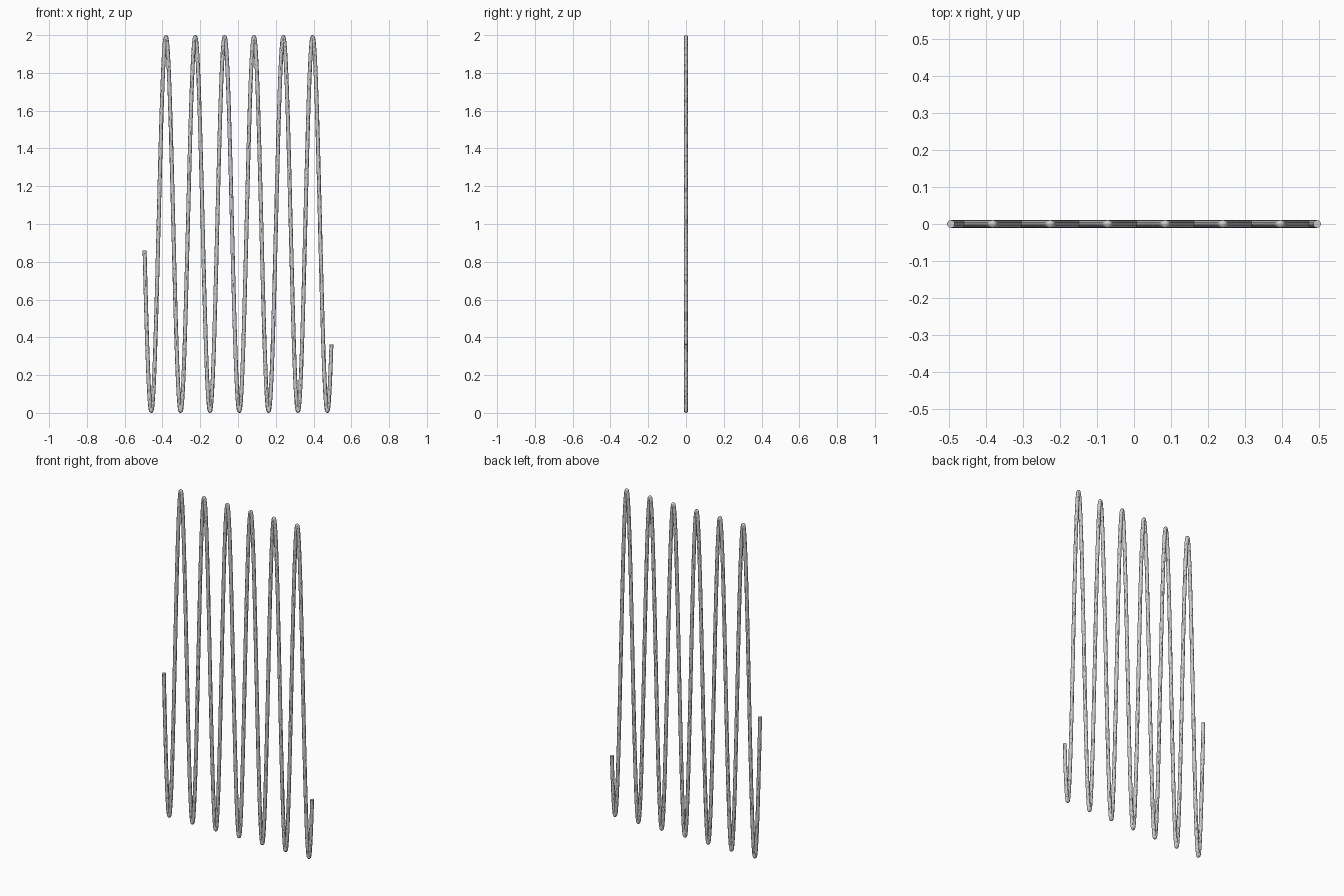
import bpy
from math import sin

if "Cube" in bpy.data.objects:
    bpy.data.objects.remove(bpy.data.objects["Cube"])

RADIUS = 0.0105       # tube radius
HALF = 0.4945         # half length of the centre line along x
AMP = 1.0 - RADIUS    # wave height either side of z = 1
START, SWEEP = 3.283, 40.0   # phase at the left end, total phase in radians
STEPS = 2400

# Centre line of the wave
curve = bpy.data.curves.new("wave_tube", "CURVE")
curve.dimensions = "3D"
curve.bevel_depth = RADIUS
curve.bevel_resolution = 4
curve.use_fill_caps = True
line = curve.splines.new("POLY")
line.points.add(STEPS)
for i, p in enumerate(line.points):
    t = i / STEPS
    p.co = (HALF * (2 * t - 1), 0, 1 + AMP * sin(START + SWEEP * t), 1)

# Round tube with flat end caps
tube = bpy.data.objects.new("wave_tube", curve)
bpy.context.collection.objects.link(tube)
bpy.context.view_layer.objects.active = tube
tube.select_set(True)
bpy.ops.object.convert(target="MESH")
bpy.ops.object.shade_smooth_by_angle()
